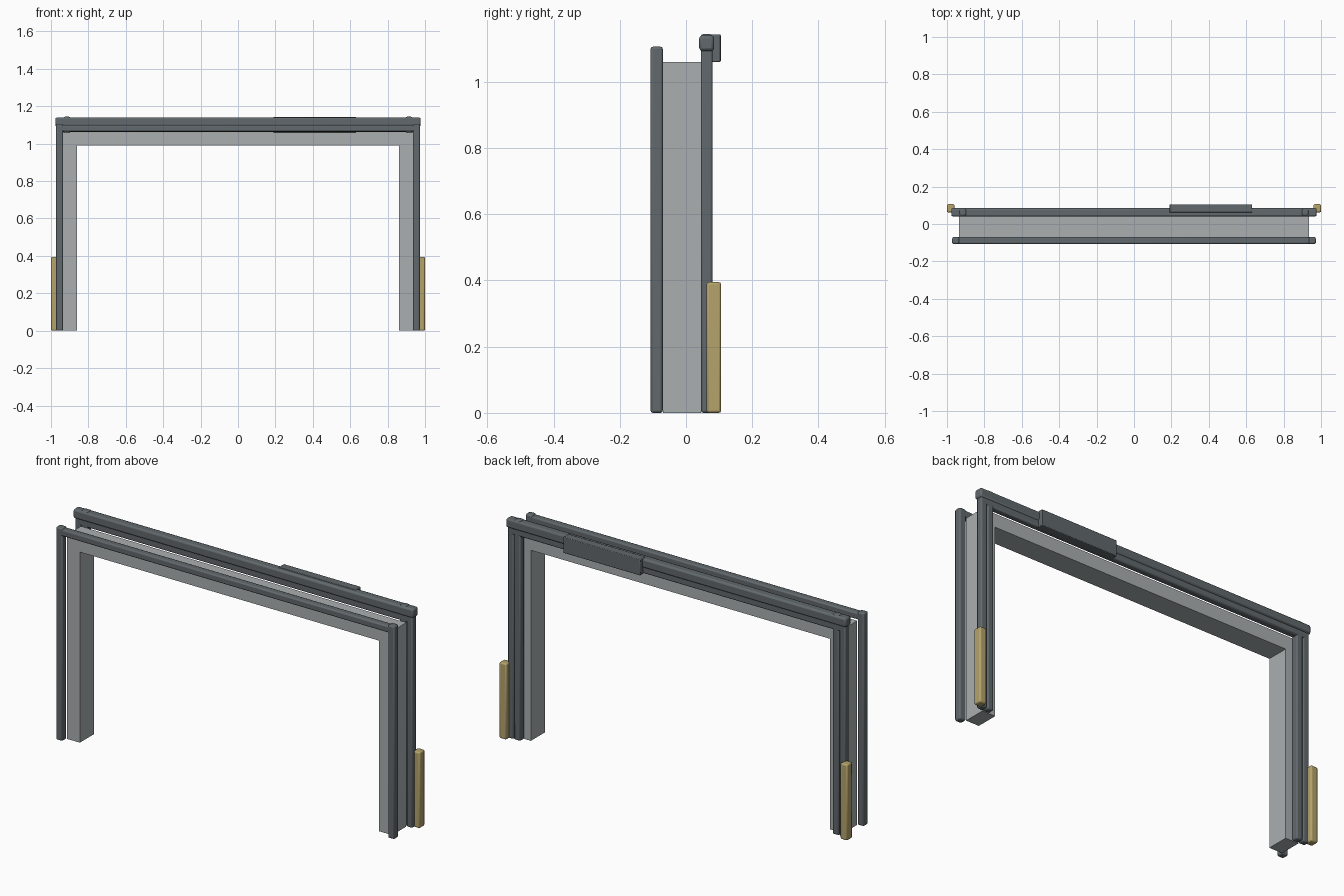
import bpy, bmesh
from mathutils import Vector

cube = bpy.data.objects.get("Cube")
if cube:
    bpy.data.objects.remove(cube, do_unlink=True)


def material(name, rgb):
    m = bpy.data.materials.new(name)
    m.use_nodes = True
    color = (*rgb, 1)
    m.diffuse_color = color
    m.node_tree.nodes["Principled BSDF"].inputs["Base Color"].default_value = color
    return m


LIGHT = material("light grey", (0.40, 0.43, 0.43))
DARK = material("dark steel", (0.12, 0.14, 0.15))
GOLD = material("dull gold", (0.46, 0.37, 0.15))


def block(name, x, y, z, mat, bevel=0.0):
    """Box between the given ranges, with optionally rounded edges."""
    lo, hi = Vector((x[0], y[0], z[0])), Vector((x[1], y[1], z[1]))
    bm = bmesh.new()
    bmesh.ops.create_cube(bm, size=1)
    for v in bm.verts:
        v.co = (lo + hi) / 2 + v.co * (hi - lo)
    mesh = bpy.data.meshes.new(name)
    bm.to_mesh(mesh)
    bm.free()
    mesh.materials.append(mat)
    ob = bpy.data.objects.new(name, mesh)
    bpy.context.collection.objects.link(ob)
    if bevel:
        mod = ob.modifiers.new("Rounded edges", "BEVEL")
        mod.width = bevel
        mod.segments = 2
        bpy.ops.object.select_all(action="DESELECT")
        ob.select_set(True)
        bpy.context.view_layer.objects.active = ob
        bpy.ops.object.shade_smooth_by_angle()
    return ob


def pair(name, x, y, z, mat, bevel=0.0):
    """The same block on the left (+x) and the right (-x)."""
    block("left_" + name, x, y, z, mat, bevel)
    block("right_" + name, (-x[1], -x[0]), y, z, mat, bevel)


FRONT = (-0.107, -0.07)
PANEL = (-0.07, 0.045)
BACK = (0.045, 0.08)
ROUND = 0.007

# Light inner lining
pair("lining_post", (0.86, 0.935), PANEL, (0, 1.06), LIGHT)
block("lining_lintel", (-0.86, 0.86), PANEL, (0.99, 1.06), LIGHT)

# Front trim
pair("front_trim_post", (0.935, 0.972), FRONT, (0, 1.106), DARK, ROUND)
block("front_trim_rail", (-0.95, 0.95), FRONT, (1.065, 1.1), DARK, ROUND)

# Back trim: double posts with a lower and an upper rail
pair("back_outer_post", (0.935, 0.97), BACK, (0, 1.1), DARK, ROUND)
pair("back_inner_post", (0.897, 0.933), BACK, (0, 1.144), DARK, ROUND)
block("back_lower_rail", (-0.95, 0.95), BACK, (1.062, 1.1), DARK, ROUND)
block("back_upper_rail", (-0.977, 0.977), (0.04, 0.085), (1.093, 1.14), DARK, 0.009)

# Box on the back of the rail
block("back_box", (0.19, 0.632), (0.062, 0.105), (1.06, 1.143), DARK, 0.003)

# Gold bars at the feet
pair("gold_bar", (0.96, 1.0), (0.062, 0.106), (0, 0.395), GOLD, 0.007)
